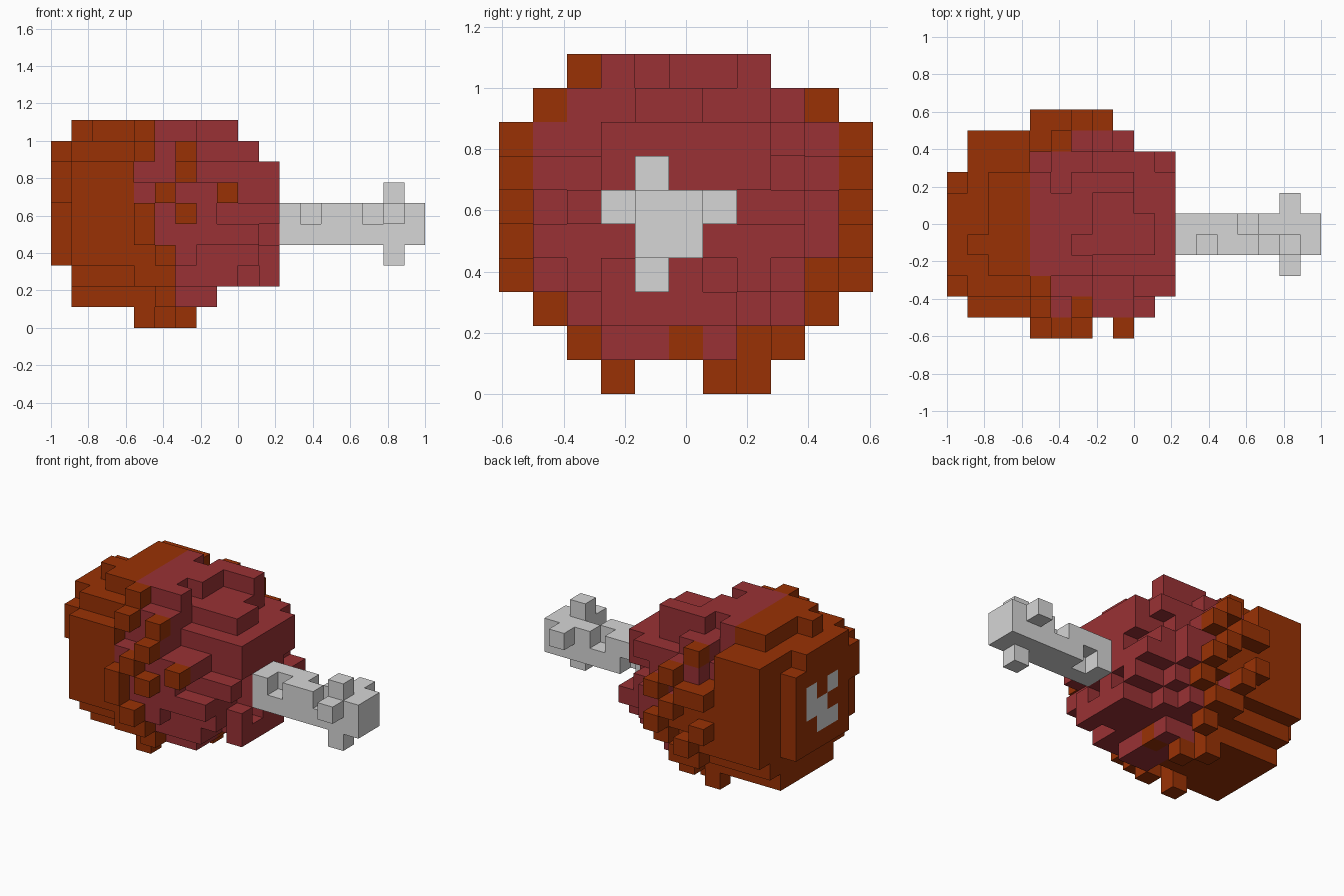
import bpy, bmesh, random
from mathutils import Vector

cube = bpy.data.objects.get("Cube")
if cube:
    bpy.data.objects.remove(cube, do_unlink=True)

random.seed(7)
U = 1 / 9                      # edge of one block
cells = {}                     # (i, j, k) -> part name
DIRS = [(1, 0, 0), (-1, 0, 0), (0, 1, 0), (0, -1, 0), (0, 0, 1), (0, 0, -1)]


def box(part, i, j, k):
    """Fill an inclusive block range."""
    for a in range(i[0], i[1] + 1):
        for b in range(j[0], j[1] + 1):
            for c in range(k[0], k[1] + 1):
                cells[a, b, c] = part


def near(c):
    return [(c[0] + d[0], c[1] + d[1], c[2] + d[2]) for d in DIRS]


def fits(i, j, k):
    """Keep the meat inside the overall outline."""
    half = {1: 2, 2: 3, 8: 3, 9: 2}.get(k, 4)
    return (abs(j - 5) <= half and i <= {1: 7, 8: 9, 9: 8}.get(k, 10)
            and i <= {1: 9, 9: 8}.get(j, 10))


# Rounded meat core, tapering towards the bone
radius = {4: 4.4, 5: 4.2, 6: 4.05, 7: 3.75, 8: 3.5, 9: 3.1, 10: 1.7}
for i, r in radius.items():
    for j in range(1, 10):
        for k in range(1, 9):
            if (j - 5) ** 2 + (k - 4.7) ** 2 < r * r and fits(i, j, k):
                cells[i, j, k] = "meat"

# Ragged bumps on the meat
core = set(cells)
for i in range(5, 11):
    for j in range(1, 10):
        for k in range(1, 9):
            c = (i, j, k)
            if fits(i, j, k) and c not in core and any(n in core for n in near(c)):
                if random.random() < 0.45:
                    cells[c] = "meat"
for c in [(10, 2, 5), (10, 8, 4), (10, 5, 2), (10, 4, 7), (9, 1, 4), (9, 5, 8),
          (7, 4, 1), (7, 6, 1), (8, 9, 5), (9, 8, 7), (10, 3, 2), (10, 3, 3),
          (10, 3, 6), (5, 8, 8), (6, 8, 8), (5, 9, 7)]:
    cells[c] = "meat"

# Uneven top layer, one strip per row
for j, first, last in [(3, 4, 6), (4, 4, 5), (5, 4, 6), (6, 4, 6), (7, 4, 4), (7, 6, 8)]:
    box("meat", (first, last), (j, j), (8, 9))

# Crisp skin covering the thick end
box("skin", (1, 3), (3, 7), (1, 1))
box("skin", (1, 3), (2, 8), (2, 2))
box("skin", (1, 3), (1, 9), (3, 7))
box("skin", (1, 3), (2, 9), (8, 8))
box("skin", (2, 3), (3, 7), (9, 9))
box("skin", (1, 1), (4, 4), (9, 9))
box("skin", (0, 0), (3, 7), (3, 7))
box("skin", (0, 0), (2, 2), (6, 7))
box("skin", (0, 0), (3, 6), (8, 8))

# Skin edge running over the front, underside and back of the meat
for (i, j, k) in list(cells):
    front = j <= 2 and ((i == 4 and k not in (6, 7)) or (i == 5 and k <= 3))
    under = k == 1 and i <= 5
    back = j >= 8 and k <= 6 and (i <= 5 or (i == 6 and k <= 4))
    if 4 <= i <= 6 and (front or under or back):
        cells[i, j, k] = "skin"

# Loose skin crumbs, each resting on a meat block
for i, k in [(6, 7), (5, 6), (8, 6), (6, 5), (4, 5), (4, 4), (5, 3)]:
    cells.setdefault((i, 1, k), "meat")
    cells[i, 0, k] = "skin"
for i, k in [(4, 4), (4, 6), (5, 3), (5, 6), (6, 5), (6, 7), (7, 4), (7, 6)]:
    cells.setdefault((i, 9, k), "meat")
    cells[i, 10, k] = "skin"
for i, j in [(4, 3), (5, 7), (6, 6)]:
    cells.setdefault((i, j, 1), "meat")
    cells[i, j, 0] = "skin"
for c in [(4, 2, 9), (4, 1, 8), (6, 1, 8), (5, 9, 8), (4, 1, 2), (5, 1, 2),
          (5, 9, 2), (6, 9, 2), (5, 2, 1), (6, 8, 1), (7, 5, 1), (7, 9, 3)]:
    cells[c] = "skin"

# Bone shaft with notches, knobs, and the bone showing at the thick end
box("bone", (11, 17), (4, 5), (4, 5))
for c in [(12, 4, 5), (14, 5, 5), (15, 4, 5), (12, 5, 4)]:
    del cells[c]
for c in [(16, 3, 5), (16, 6, 5), (16, 4, 6), (16, 4, 3)]:
    cells[c] = "bone"
for j, k in [(6, 6), (6, 5), (5, 5), (5, 4), (4, 4), (4, 6)]:
    cells[0, j, k] = "bone"


def build(name, part, mat_name, colour):
    """Mesh the exposed sides of every block of one part."""
    bm = bmesh.new()
    verts = {}
    for c, p in cells.items():
        if p != part:
            continue
        for d, n in zip(DIRS, near(c)):
            if n in cells:
                continue
            nrm = Vector(d)
            a = Vector((0, 1, 0)) if d[0] else Vector((1, 0, 0))
            b = nrm.cross(a)
            mid = Vector(c) + Vector((0.5, 0.5, 0.5)) + nrm / 2
            loop = []
            for s, t in [(-1, -1), (1, -1), (1, 1), (-1, 1)]:
                key = tuple(round(v) for v in mid + a * s / 2 + b * t / 2)
                if key not in verts:
                    verts[key] = bm.verts.new(((key[0] - 9) * U, (key[1] - 5.5) * U, key[2] * U))
                loop.append(verts[key])
            bm.faces.new(loop)
    mesh = bpy.data.meshes.new(name)
    bm.to_mesh(mesh)
    bm.free()
    mat = bpy.data.materials.new(mat_name)
    mat.use_nodes = True
    mat.diffuse_color = colour
    mat.node_tree.nodes["Principled BSDF"].inputs["Base Color"].default_value = colour
    mesh.materials.append(mat)
    bpy.context.collection.objects.link(bpy.data.objects.new(name, mesh))


build("roasted_skin", "skin", "roasted brown", (0.32, 0.031, 0.0015, 1))
build("meat", "meat", "meat red", (0.32, 0.031, 0.035, 1))
build("bone", "bone", "bone grey", (0.67, 0.67, 0.67, 1))
